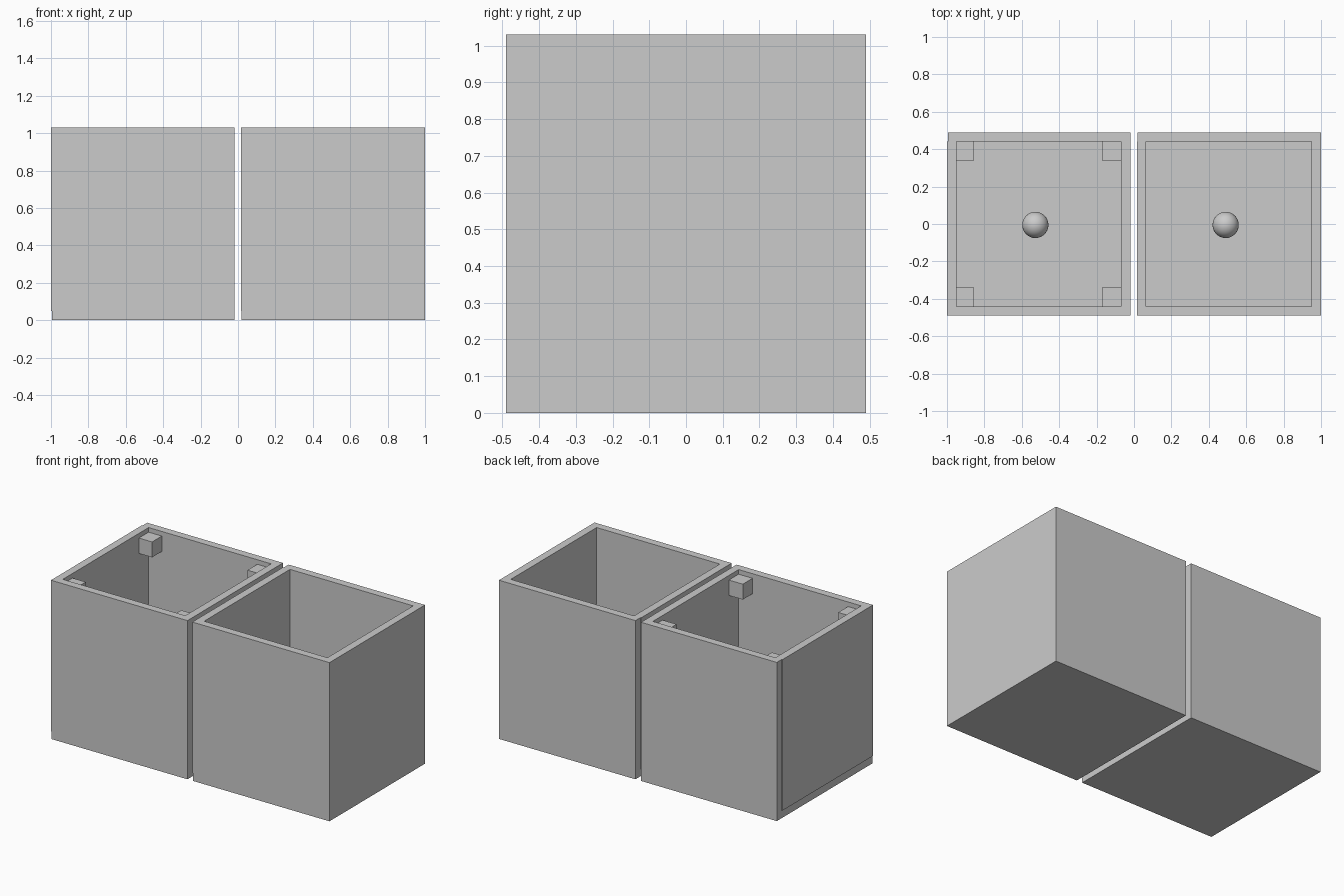
import bpy

if "Cube" in bpy.data.objects:
    bpy.data.objects.remove(bpy.data.objects["Cube"])

H, D, T = 1.03, 0.49, 0.05   # box height, half depth, panel thickness


def block(name, lo, hi):
    """Axis-aligned box between two corners."""
    bpy.ops.mesh.primitive_cube_add(size=1, location=[(a + b) / 2 for a, b in zip(lo, hi)])
    ob = bpy.context.object
    ob.name = name
    ob.scale = [b - a for a, b in zip(lo, hi)]
    bpy.ops.object.transform_apply(location=False, rotation=False, scale=True)
    return ob


def open_box(side, x0, x1):
    """Open-topped box from five panels; the left panel sits slightly proud."""
    block(f"{side}_floor", (x0, -D, 0), (x1, D, T))
    block(f"{side}_front_panel", (x0, -D, T), (x1 - T, -D + T, H))
    block(f"{side}_back_panel", (x0, D - T, T), (x1 - T, D, H))
    block(f"{side}_right_panel", (x1 - T, -D, T), (x1, D, H))
    block(f"{side}_left_panel", (x0 - 0.005, -D, T), (x0 + 0.045, D - T, H))

    # Round knob on the floor
    bpy.ops.mesh.primitive_uv_sphere_add(segments=32, ring_count=16, radius=0.07,
                                         location=((x0 + x1) / 2 - 0.02, -0.005, 0.1))
    bpy.context.object.name = f"{side}_knob"
    bpy.ops.object.shade_smooth()


open_box("left_box", -0.995, -0.02)
open_box("right_box", 0.02, 1.0)

# Corner support blocks just under the rim of the left box
for xn, x in (("left", -0.955), ("right", -0.17)):
    for yn, y in (("front", -0.44), ("back", 0.34)):
        block(f"{yn}_{xn}_support", (x, y, 0.9), (x + 0.1, y + 0.1, 1.0))
